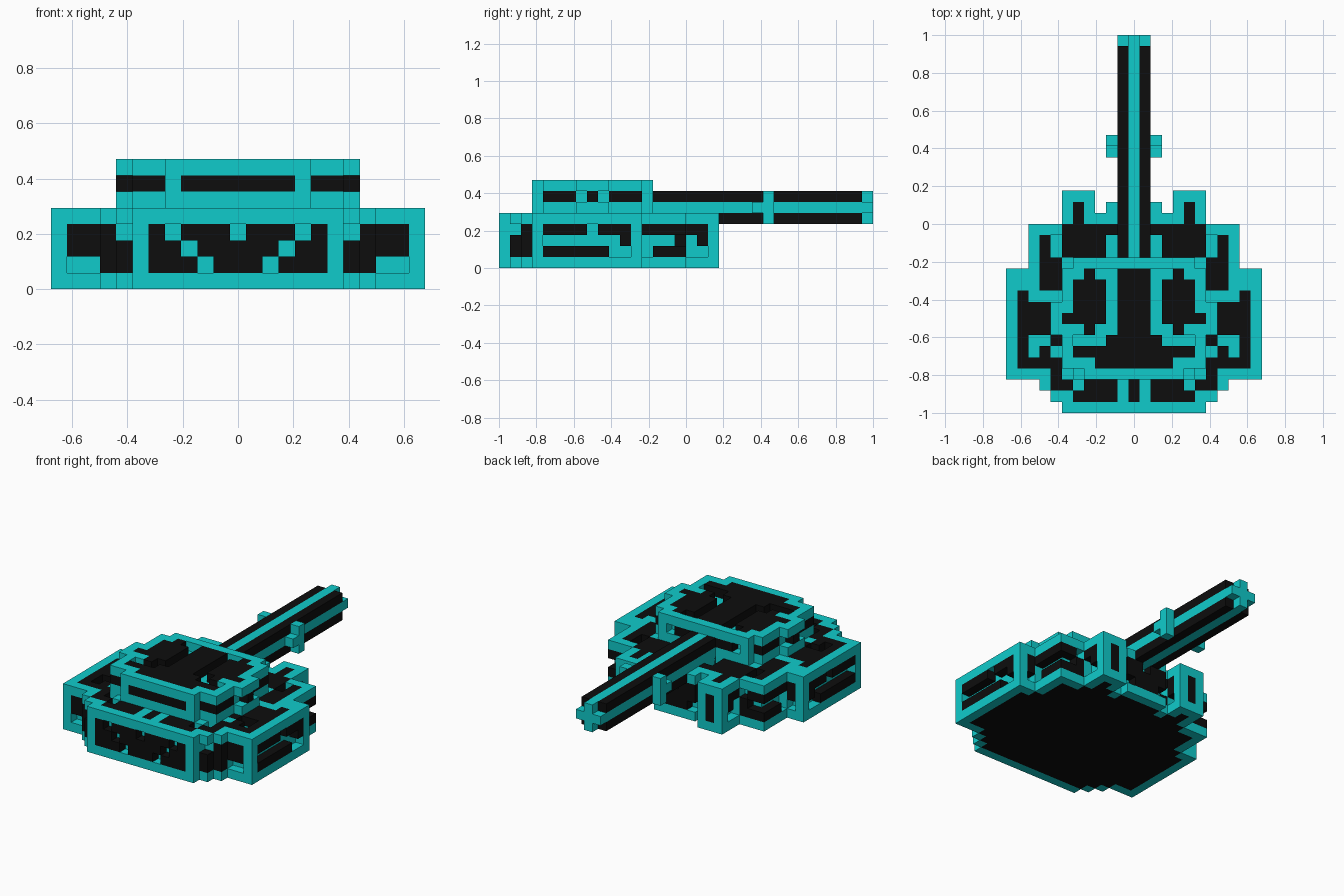
import bpy, bmesh
from mathutils import Vector

cube = bpy.data.objects.get("Cube")
if cube:
    bpy.data.objects.remove(cube, do_unlink=True)

U = 2 / 34  # size of one block


def make_material(name, colour):
    m = bpy.data.materials.new(name)
    m.use_nodes = True
    m.diffuse_color = colour
    m.node_tree.nodes["Principled BSDF"].inputs["Base Color"].default_value = colour
    return m


CYAN = make_material("bright_cyan", (0.005, 0.60, 0.60, 1))
BLACK = make_material("near_black", (0.004, 0.004, 0.004, 1))


def finish(name, bm):
    mesh = bpy.data.meshes.new(name)
    bm.to_mesh(mesh)
    bm.free()
    mesh.materials.append(CYAN)
    mesh.materials.append(BLACK)
    ob = bpy.data.objects.new(name, mesh)
    bpy.context.collection.objects.link(ob)
    return ob


def place(x, y, z):
    return Vector((x * U, y * U - 1, z * U))


def build_blocks(name, cells):
    """Skin a dictionary of blocks (column, row, layer) -> material index."""
    bm = bmesh.new()
    corners = {}

    def vert(p):
        if p not in corners:
            corners[p] = bm.verts.new(place(p[0] - 0.5, p[1], p[2]))
        return corners[p]

    for cell, mat in cells.items():
        for axis in range(3):
            for side in (0, 1):
                near = list(cell)
                near[axis] += 2 * side - 1
                if tuple(near) in cells:
                    continue
                a, b = (axis + 1) % 3, (axis + 2) % 3
                quad = []
                for da, db in ((0, 0), (1, 0), (1, 1), (0, 1)):
                    p = list(cell)
                    p[axis] += side
                    p[a] += da
                    p[b] += db
                    quad.append(vert(tuple(p)))
                face = bm.faces.new(quad if side else quad[::-1])
                face.material_index = mat
    return finish(name, bm)


def armour(name, plan, sides, ends, row0, z0, floor):
    """Mirrored block body. Letters: c cyan, k black, g gap, . empty.
    plan: roof by row; sides and ends: wall patterns from the lowest up."""
    top = z0 + len(sides) + 1
    foot = {(s * c, r + row0): ch for r, line in enumerate(plan)
            for c, ch in enumerate(line) for s in (-1, 1) if ch != "."}
    cells = {}
    for (x, y), roof in foot.items():
        open_x = (x - 1, y) not in foot or (x + 1, y) not in foot
        open_y = (x, y - 1) not in foot or (x, y + 1) not in foot
        rim = open_x or open_y
        for z in range(z0, top + 1):
            if z == top:
                ch = "c" if rim else roof
            elif z == z0:
                ch = "c" if rim else floor
            elif open_x:
                ch = sides[z - z0 - 1][y - row0]
            elif open_y:
                ch = ends[z - z0 - 1][abs(x)]
                if y == row0 + len(plan) - 1 and row0 == 0:
                    ch = "k"  # dark slot in the rear fins
            else:
                ch = "c"
            if ch != "g":
                cells[x, y, z] = int(ch == "k")
    return build_blocks(name, cells)


# Hull: stepped body with framed dark panels
armour("hull", [
    "ccccccc",
    "kckkkkcc",
    "kckkkgkkc",
    "ccccccgkcccc",
    "ccccccckkkkc",
    "cccccccckgkc",
    "ccccccckggkc",
    "cccccccckkkc",
    "cccccccckkkc",
    "cccccccckkkc",
    "cccccccccckc",
    "ccccccckkccc",
    "ccccccckkccc",
    "ccccccckkc",
    "ccgkkkkgkc",
    "ccgkkkkgkc",
    "cckkkkkccc",
    "ccccckc",
    "ccc.ckc",
    "....ccc"],
    ["ckkckkkkkkggcgkkkggc",
     "ckkcgggggggkcgggggkc",
     "cgkckkkkgkkkckkkkkkc"],
    ["kkgkkkckkggc",
     "kkkgkkckgkkc",
     "gkkkgkcgkkkc"],
    row0=0, z0=0, floor="k")

# Turret: narrower body with a grooved roof
armour("turret", [
    "ccccc",
    "kkkkccc",
    "kkkkkkc",
    "kkkgggc",
    "kkggkccc",
    "kkgkkkkc",
    "kkgkkkcc",
    "kkgkkkc",
    "kkgkkkc",
    "kkggkcc",
    "cccccc"],
    ["ckkkgkgkkkc"],
    ["kkkkgkkc"],
    row0=3, z0=5, floor="c")


def box(name, lo, hi, mat):
    bm = bmesh.new()
    bmesh.ops.create_cube(bm, size=1)
    a, b = place(*lo), place(*hi)
    for v in bm.verts:
        v.co = (a + b) / 2 + Vector(v.co[i] * (b - a)[i] for i in range(3))
    for f in bm.faces:
        f.material_index = mat
    return finish(name, bm)


# Barrel: cyan cross section with dark bars filling its corners
box("barrel_upright", (-0.5, 14, 4), (0.5, 34, 7), 0)
box("barrel_crosspiece", (-1.5, 14, 5), (1.5, 34, 6), 0)
for side, sx in (("right", -1), ("left", 1)):
    for level, z in (("lower", 4), ("upper", 6)):
        box(f"barrel_bar_{level}_{side}", (sx - 0.5, 14, z), (sx + 0.5, 33, z + 1), 1)
    # Clamps halfway along the barrel
    box(f"clamp_plate_{side}", (2 * sx - 0.5, 24, 4), (2 * sx + 0.5, 25, 7), 0)
    box(f"clamp_lug_{side}", (2 * sx - 0.5, 23, 5), (2 * sx + 0.5, 24, 6), 0)
